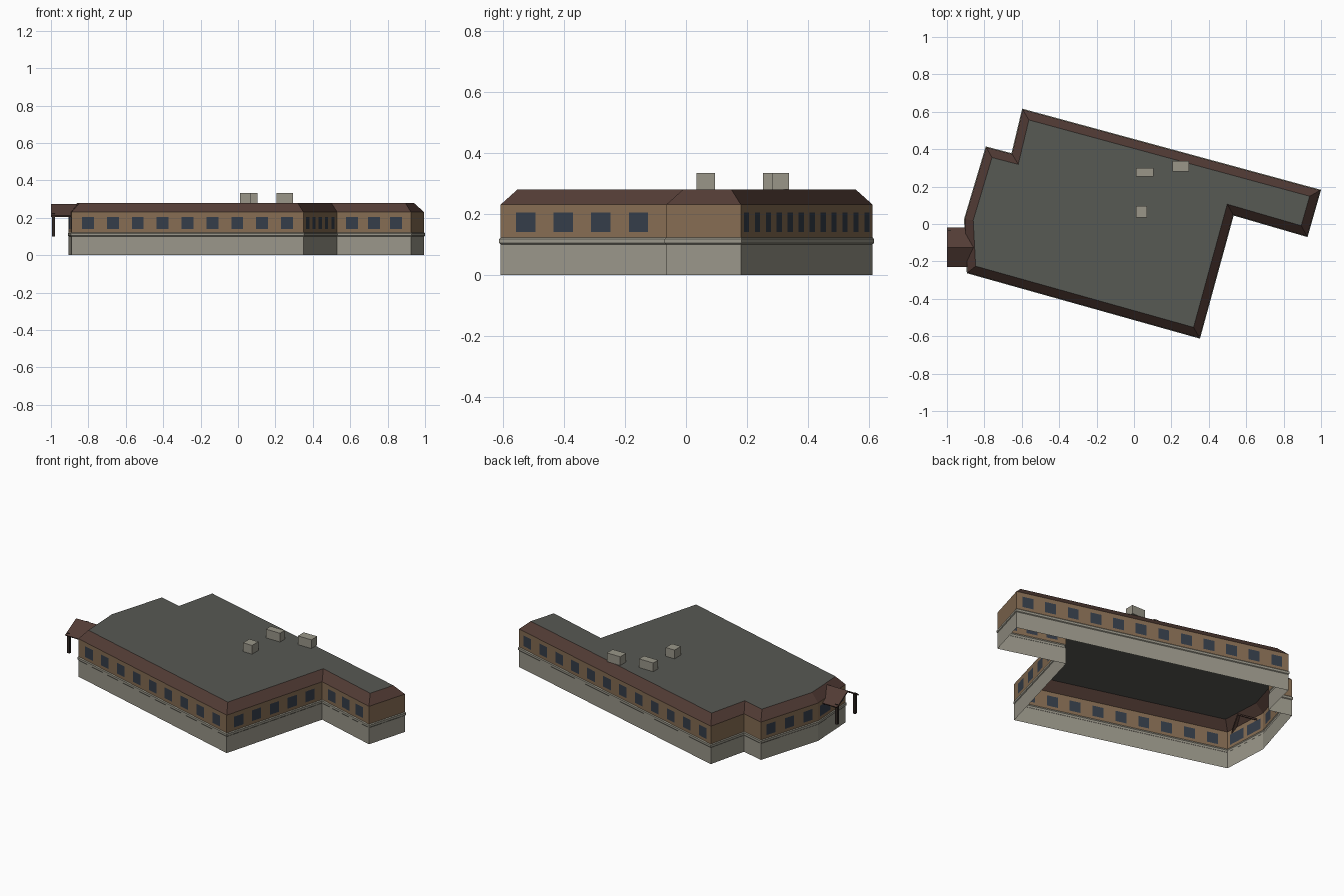
import bpy, bmesh
from mathutils import Vector

old = bpy.data.objects.get("Cube")
if old:
    bpy.data.objects.remove(old)


def material(name, rgb):
    m = bpy.data.materials.new(name)
    m.use_nodes = True
    m.diffuse_color = (*rgb, 1)
    m.node_tree.nodes["Principled BSDF"].inputs["Base Color"].default_value = (*rgb, 1)
    return m


stone = material("pale stone", (0.32, 0.305, 0.25))
tan = material("tan wall", (0.235, 0.15, 0.085))
brown = material("brown roof tile", (0.085, 0.045, 0.036))
slate = material("flat roof grey", (0.095, 0.1, 0.088))
glass = material("window blue", (0.035, 0.046, 0.066))
dark = material("dark post", (0.03, 0.022, 0.018))


def finish(name, bm, *mats):
    bmesh.ops.remove_doubles(bm, verts=bm.verts, dist=1e-5)
    mesh = bpy.data.meshes.new(name)
    bm.to_mesh(mesh)
    bm.free()
    ob = bpy.data.objects.new(name, mesh)
    for m in mats:
        mesh.materials.append(m)
    bpy.context.collection.objects.link(ob)
    return ob


def face(bm, pts, mat=0):
    bm.faces.new([bm.verts.new(p) for p in pts]).material_index = mat


def box(name, lo, hi, mat):
    bm = bmesh.new()
    bmesh.ops.create_cube(bm, size=1)
    for v in bm.verts:
        v.co = [(a + b) / 2 + c * (b - a) for a, b, c in zip(lo, hi, v.co)]
    return finish(name, bm, mat)


# Floor plan, counter-clockwise, with window count, pitch and width of the wall
# that starts at each corner
PLAN = [
    ((-0.89, -0.26), 9, 0.138, 0.066),
    ((0.35, -0.608), 5, 0.1276, 0.066),
    ((0.53, 0.05), 3, 0.122, 0.066),
    ((0.925, -0.065), 0, 0, 0),
    ((0.995, 0.18), 12, 0.137, 0.066),
    ((-0.595, 0.612), 0, 0, 0),
    ((-0.652, 0.374), 0, 0, 0),
    ((-0.79, 0.41), 3, 0.13, 0.066),
    ((-0.905, 0.025), 2, 0.135, 0.11),
]
corners = [Vector(p[0]) for p in PLAN]
N = len(corners)


def ring(inset, z):
    """Plan outline moved inwards with mitred corners, at height z."""
    out = []
    for i, c in enumerate(corners):
        a = (c - corners[i - 1]).normalized()
        b = (corners[(i + 1) % N] - c).normalized()
        na, nb = Vector((-a.y, a.x)), Vector((-b.y, b.x))
        p = c + (na + nb) * (inset / (1 + na.dot(nb)))
        out.append(Vector((p.x, p.y, z)))
    return out


def skirt(name, profile, mat):
    bm = bmesh.new()
    rings = [ring(*p) for p in profile]
    for lo, hi in zip(rings, rings[1:]):
        for i in range(N):
            j = (i + 1) % N
            face(bm, (lo[i], lo[j], hi[j], hi[i]))
    return finish(name, bm, mat)


# Stone base with a slim ledge, sloped roof edge and flat roof
skirt("stone_base", [(0, 0), (0, 0.1), (-0.004, 0.104), (-0.004, 0.117), (0, 0.122)], stone)
skirt("sloped_roof_edge", [(0, 0.23), (0.045, 0.28)], brown)
bm = bmesh.new()
face(bm, ring(0.045, 0.28))
finish("flat_roof", bm, slate)

# Upper walls, cut into a grid whose window cells are glass
bm = bmesh.new()
levels = (0.122, 0.14, 0.205, 0.23)
for i, (start, count, pitch, width) in enumerate(PLAN):
    a, b = corners[i], corners[(i + 1) % N]
    length = (b - a).length
    cuts = [0]
    for k in range(count):
        mid = length / 2 + (k - (count - 1) / 2) * pitch
        cuts += [mid - width / 2, mid + width / 2]
    cuts.append(length)
    for col in range(len(cuts) - 1):
        p, q = a.lerp(b, cuts[col] / length), a.lerp(b, cuts[col + 1] / length)
        for row in range(3):
            z0, z1 = levels[row], levels[row + 1]
            face(bm, ((*p, z0), (*q, z0), (*q, z1), (*p, z1)), int(col % 2 == 1 and row == 1))
finish("upper_walls", bm, tan, glass)

# Entrance canopy: thin gable running into the roof slope, on two posts
bm = bmesh.new()
RIDGE = -0.125
for side in (-1, 1):
    y = RIDGE + side * 0.105
    pts = [(-1, y, 0.212), (-0.89, y, 0.212), (-0.85, RIDGE, 0.273), (-1, RIDGE, 0.273)]
    face(bm, pts if side < 0 else pts[::-1])
canopy = finish("entrance_canopy", bm, brown)
thick = canopy.modifiers.new("thickness", "SOLIDIFY")
thick.thickness = 0.008
thick.offset = -1
for name, side in (("right", -1), ("left", 1)):
    y = RIDGE + side * 0.085
    box("canopy_post_" + name, (-0.995, y - 0.008, 0.1), (-0.979, y + 0.008, 0.222), dark)

# Rooftop air units
for k, (x0, x1, y0, y1) in enumerate([(0.01, 0.105, 0.253, 0.3),
                                      (0.205, 0.295, 0.282, 0.338),
                                      (0.01, 0.07, 0.035, 0.095)]):
    box("roof_unit_%d" % (k + 1), (x0, y0, 0.28), (x1, y1, 0.333), stone)
